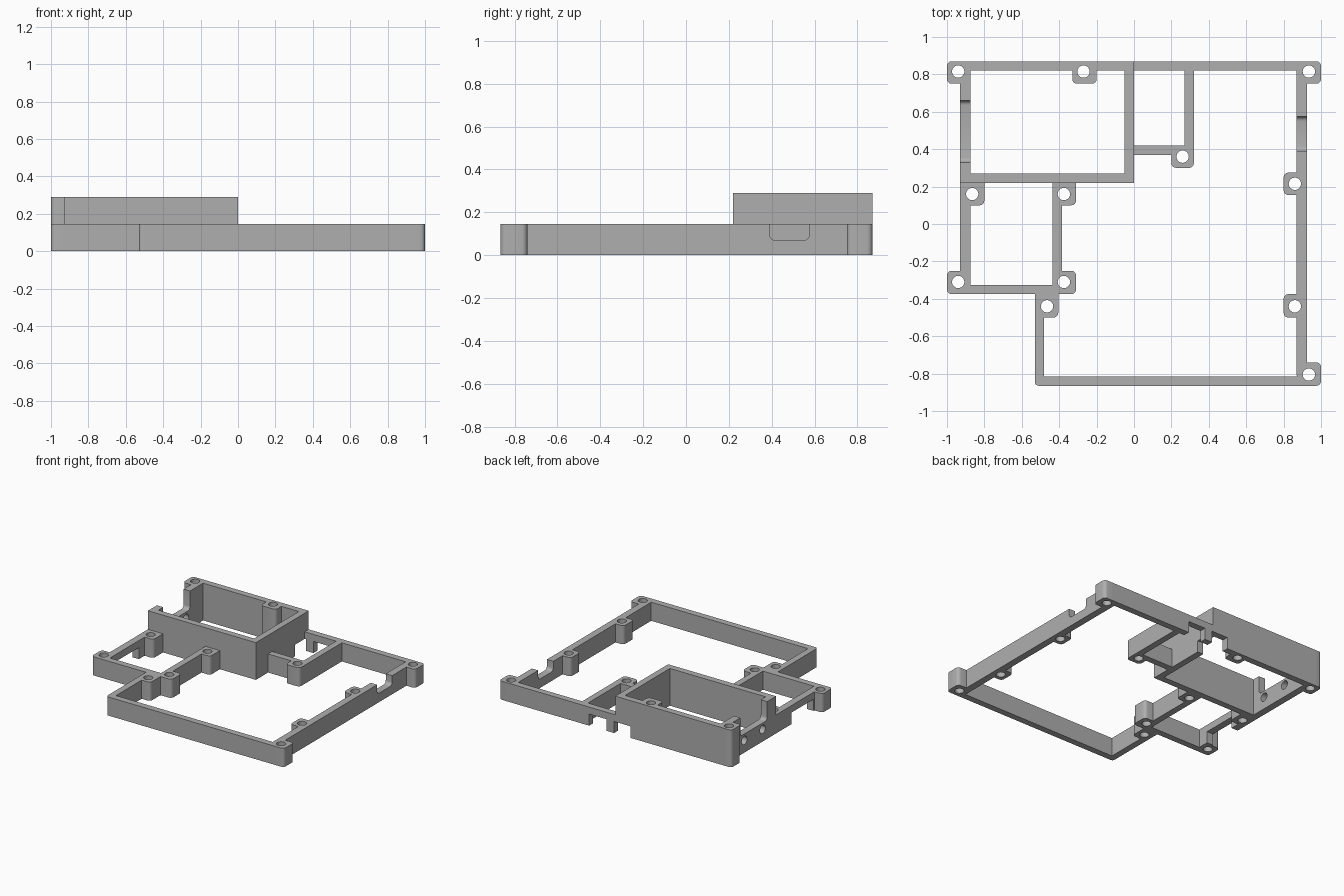
import bpy, bmesh, math

cube = bpy.data.objects.get("Cube")
if cube:
    bpy.data.objects.remove(cube, do_unlink=True)

LOW, TALL = 0.145, 0.29   # heights of the base rails and the raised tray
HOLE_R = 0.033

grey = bpy.data.materials.new("plain grey")
grey.use_nodes = True
colour = (0.43, 0.43, 0.43, 1)
grey.diffuse_color = colour
grey.node_tree.nodes["Principled BSDF"].inputs["Base Color"].default_value = colour


def new_object(name, bm):
    mesh = bpy.data.meshes.new(name)
    bm.to_mesh(mesh)
    bm.free()
    mesh.materials.append(grey)
    ob = bpy.data.objects.new(name, mesh)
    bpy.context.scene.collection.objects.link(ob)
    return ob


def block(name, x0, x1, y0, y1, z0, z1, radius=0.0, axis=2, only_bottom=False):
    """Box whose edges along one axis are rounded."""
    bm = bmesh.new()
    bmesh.ops.create_cube(bm, size=1)
    for v in bm.verts:
        v.co.x = x1 if v.co.x > 0 else x0
        v.co.y = y1 if v.co.y > 0 else y0
        v.co.z = z1 if v.co.z > 0 else z0
    if radius:
        edges = [e for e in bm.edges
                 if abs((e.verts[0].co - e.verts[1].co)[axis]) > 1e-4
                 and not (only_bottom and e.verts[0].co.z > (z0 + z1) / 2)]
        bmesh.ops.bevel(bm, geom=edges, offset=radius, segments=4,
                        profile=0.5, affect='EDGES')
    return new_object(name, bm)


def drill(name, centre, radius, depth, along_x=False):
    bm = bmesh.new()
    bmesh.ops.create_cone(bm, cap_ends=True, segments=24, radius1=radius,
                          radius2=radius, depth=depth)
    for v in bm.verts:
        if along_x:
            v.co.xyz = v.co.z, v.co.x, v.co.y
        v.co.x += centre[0]
        v.co.y += centre[1]
        v.co.z += centre[2]
    return new_object(name, bm)


def combine(target, parts, operation):
    """Apply one boolean per part, then discard the helpers."""
    for part in parts:
        part.hide_render = True
        mod = target.modifiers.new(part.name, 'BOOLEAN')
        mod.operation = operation
        mod.solver = 'EXACT'
        mod.object = part
    graph = bpy.context.evaluated_depsgraph_get()
    mesh = bpy.data.meshes.new_from_object(target.evaluated_get(graph))
    target.modifiers.clear()
    target.data = mesh
    for part in parts:
        bpy.data.objects.remove(part, do_unlink=True)


# Base rails: x range, y range
rails = [
    (-0.94, 0.94, 0.82, 0.87),      # back
    (0.87, 0.925, -0.83, 0.85),     # left side
    (-0.53, 0.94, -0.865, -0.815),  # front
    (-0.53, -0.48, -0.865, -0.34),  # front step
    (-0.96, -0.385, -0.375, -0.325),
    (-0.435, -0.385, -0.375, 0.25),
    (-0.93, -0.875, -0.36, 0.25),   # right side
    (0.27, 0.32, 0.33, 0.85),       # small cell
    (-0.03, 0.3, 0.37, 0.42),
]
parts = [block("rail", *r, 0, LOW, 0.02) for r in rails]

# Raised tray walls
for wall in [(-0.94, 0, 0.82, 0.87), (-0.93, 0, 0.22, 0.27),
             (-0.05, 0, 0.22, 0.87), (-0.93, -0.875, 0.22, 0.85)]:
    parts.append(block("tray_wall", *wall, 0, TALL))

# Screw bosses: x range, y range, height, hole centre
bosses = [
    (-1, -0.875, 0.75, 0.87, TALL, -0.94, 0.815),
    (-0.33, -0.2, 0.75, 0.87, TALL, -0.27, 0.815),
    (0.875, 1, 0.75, 0.87, LOW, 0.935, 0.815),
    (0.2, 0.32, 0.3, 0.42, LOW, 0.26, 0.36),
    (0.8, 0.92, 0.155, 0.275, LOW, 0.86, 0.215),
    (0.8, 0.92, -0.5, -0.375, LOW, 0.86, -0.44),
    (0.875, 1, -0.865, -0.74, LOW, 0.935, -0.805),
    (-0.53, -0.405, -0.5, -0.35, LOW, -0.465, -0.44),
    (-0.435, -0.31, -0.375, -0.25, LOW, -0.375, -0.31),
    (-1, -0.875, -0.375, -0.25, LOW, -0.94, -0.31),
    (-0.925, -0.8, 0.1, 0.25, LOW, -0.865, 0.16),
    (-0.435, -0.31, 0.1, 0.25, LOW, -0.375, 0.16),
]
cutters = []
for x0, x1, y0, y1, top, hx, hy in bosses:
    parts.append(block("boss", x0, x1, y0, y1, 0, top, 0.025))
    cutters.append(drill("screw_hole", (hx, hy, 0.15), HOLE_R, 0.5))

# Rounded notches in the tops of the two side walls
cutters.append(block("side_notch", 0.84, 0.96, 0.39, 0.575, 0.07, 0.4, 0.025, 0, True))
cutters.append(block("tray_notch", -0.97, -0.86, 0.33, 0.66, 0.145, 0.5, 0.025, 0, True))

# Cable holes through the tray's side wall
for y in (0.385, 0.61):
    cutters.append(drill("cable_hole", (-0.9, y, 0.095), 0.033, 0.12, True))

# Openings cut upward from the underside
for x0, x1, y0, y1 in [(0.075, 0.225, 0.8, 0.9), (-0.13, 0.01, 0.7, 0.9),
                       (-0.95, -0.86, -0.24, 0.03)]:
    cutters.append(block("under_opening", x0, x1, y0, y1, -0.1, 0.09))

frame = parts.pop(0)
frame.name = "mounting_frame"
combine(frame, parts, 'UNION')
combine(frame, cutters, 'DIFFERENCE')

bpy.ops.object.select_all(action='DESELECT')
frame.select_set(True)
bpy.context.view_layer.objects.active = frame
bpy.ops.object.shade_smooth_by_angle(angle=math.radians(30))
